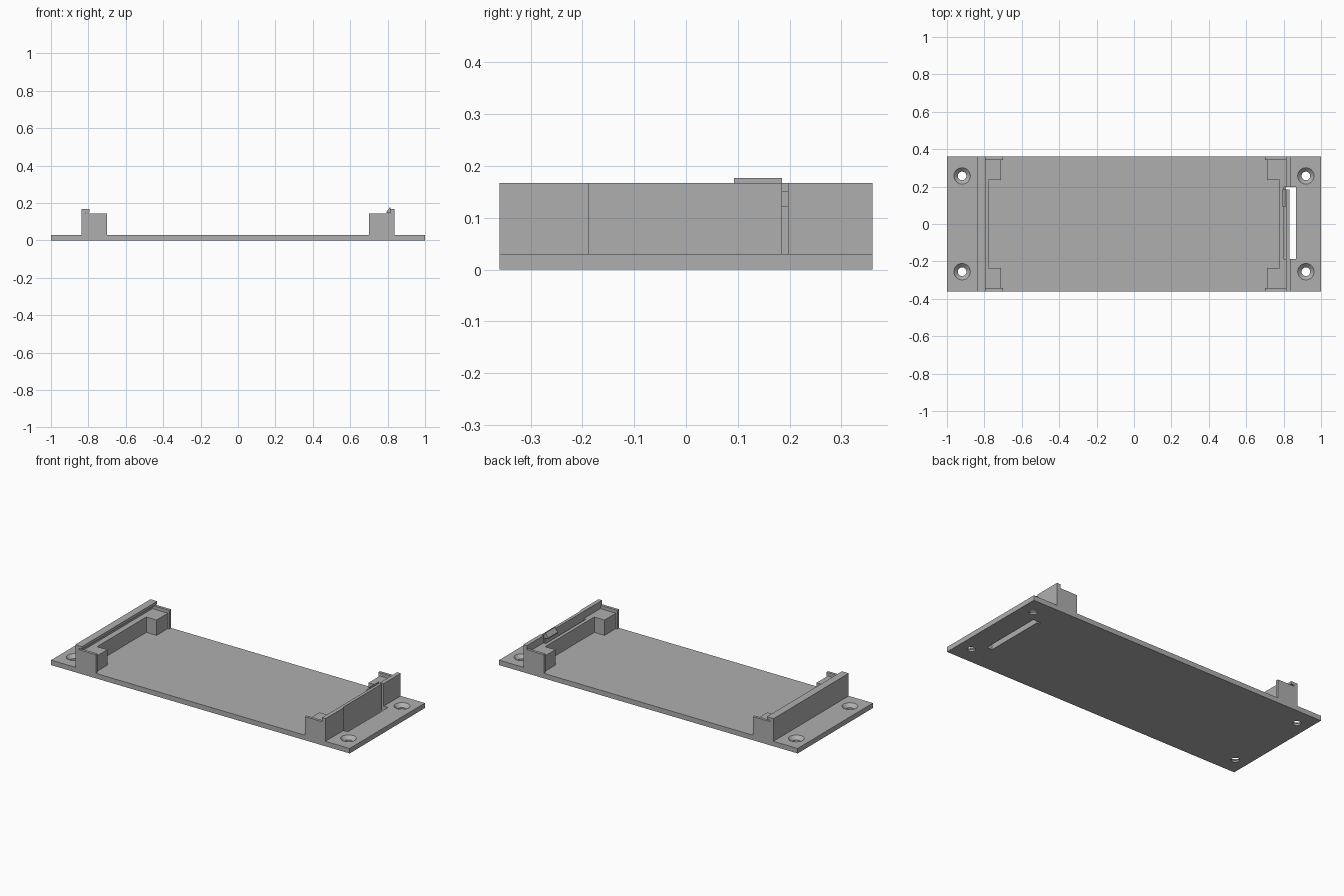
import bpy, bmesh, math
from mathutils import Matrix

if "Cube" in bpy.data.objects:
    bpy.data.objects.remove(bpy.data.objects["Cube"])

grey = bpy.data.materials.new("plain grey")
grey.diffuse_color = (0.43, 0.43, 0.43, 1)
grey.use_nodes = True
grey.node_tree.nodes["Principled BSDF"].inputs["Base Color"].default_value = grey.diffuse_color


def finish(name, bm):
    bmesh.ops.recalc_face_normals(bm, faces=bm.faces)
    me = bpy.data.meshes.new(name)
    bm.to_mesh(me)
    bm.free()
    me.materials.append(grey)
    ob = bpy.data.objects.new(name, me)
    bpy.context.collection.objects.link(ob)
    return ob


def prism(name, profile, y0, y1):
    """Extrude an x-z profile along y."""
    bm = bmesh.new()
    face = bm.faces.new([bm.verts.new((x, y0, z)) for x, z in profile])
    new = bmesh.ops.extrude_face_region(bm, geom=[face])["geom"]
    bmesh.ops.translate(bm, vec=(0, y1 - y0, 0),
                        verts=[v for v in new if isinstance(v, bmesh.types.BMVert)])
    return finish(name, bm)


def box(name, x0, x1, y0, y1, z0, z1):
    x0, x1 = sorted((x0, x1))
    y0, y1 = sorted((y0, y1))
    return prism(name, [(x0, z0), (x1, z0), (x1, z1), (x0, z1)], y0, y1)


def cone(name, x, y, z0, z1, r0, r1):
    bm = bmesh.new()
    bmesh.ops.create_cone(bm, cap_ends=True, segments=32, radius1=r0, radius2=r1,
                          depth=z1 - z0,
                          matrix=Matrix.Translation((x, y, (z0 + z1) / 2)))
    return finish(name, bm)


def cut(target, cutter):
    mod = target.modifiers.new("cut", 'BOOLEAN')
    mod.operation = 'DIFFERENCE'
    mod.solver = 'EXACT'
    mod.object = cutter
    bpy.context.view_layer.objects.active = target
    bpy.ops.object.modifier_apply(modifier=mod.name)
    bpy.data.objects.remove(cutter)


T = 0.03                      # plate thickness
Y = 0.36                      # half depth
LEDGE, END, TOP = 0.123, 0.143, 0.167

# Base plate with countersunk screw holes and the relief slot
base = box("base_plate", -1, 1, -Y, Y, 0, T)
for x in (-0.919, 0.919):
    for y in (-0.255, 0.257):
        cut(base, cone("hole_cutter", x, y, -0.02, 0.05, 0.023, 0.023))
        cut(base, cone("sink_cutter", x, y, 0.009, 0.031, 0.022, 0.045))
cut(base, box("slot_cutter", 0.832, 0.867, -0.187, 0.198, -0.02, 0.06))
cut(base, box("gap_cutter", 0.814, 0.84, 0.185, 0.198, -0.02, 0.06))

# Corner rests and end walls
for sx, side in ((-1, "left"), (1, "right")):
    for sy, end in ((-1, "front"), (1, "back")):
        box(f"{side}_{end}_rest", sx * 0.779, sx * 0.71, sy * 0.235, sy * 0.343, T, LEDGE)
        box(f"{side}_{end}_end_wall", sx * 0.814, sx * 0.70, sy * 0.343, sy * Y, T, END)

# Left wall: hooked lip on top, ledge inside
prism("left_wall", [(-0.838, T), (-0.814, T), (-0.814, 0.15), (-0.793, 0.15),
                    (-0.793, TOP), (-0.838, TOP)], -Y, Y)
box("left_ledge", -0.814, -0.779, -0.343, 0.343, T, LEDGE)

# Right wall: fixed ends with a separate spring clip between them
box("right_wall_front", 0.814, 0.838, -Y, -0.187, T, TOP)
box("right_wall_back", 0.814, 0.838, 0.197, Y, T, TOP)
box("spring_clip", 0.814, 0.832, -0.187, 0.185, T, TOP)
box("right_ledge", 0.779, 0.80, -0.343, 0.343, T, LEDGE)
box("right_ledge_front", 0.80, 0.814, -0.343, -0.187, T, LEDGE)
box("right_ledge_back", 0.80, 0.814, 0.198, 0.343, T, LEDGE)

# Sloped catch on the clip
prism("clip_catch", [(0.816, 0.147), (0.793, 0.147), (0.793, 0.153),
                     (0.812, 0.177), (0.816, 0.177)], 0.093, 0.185)
